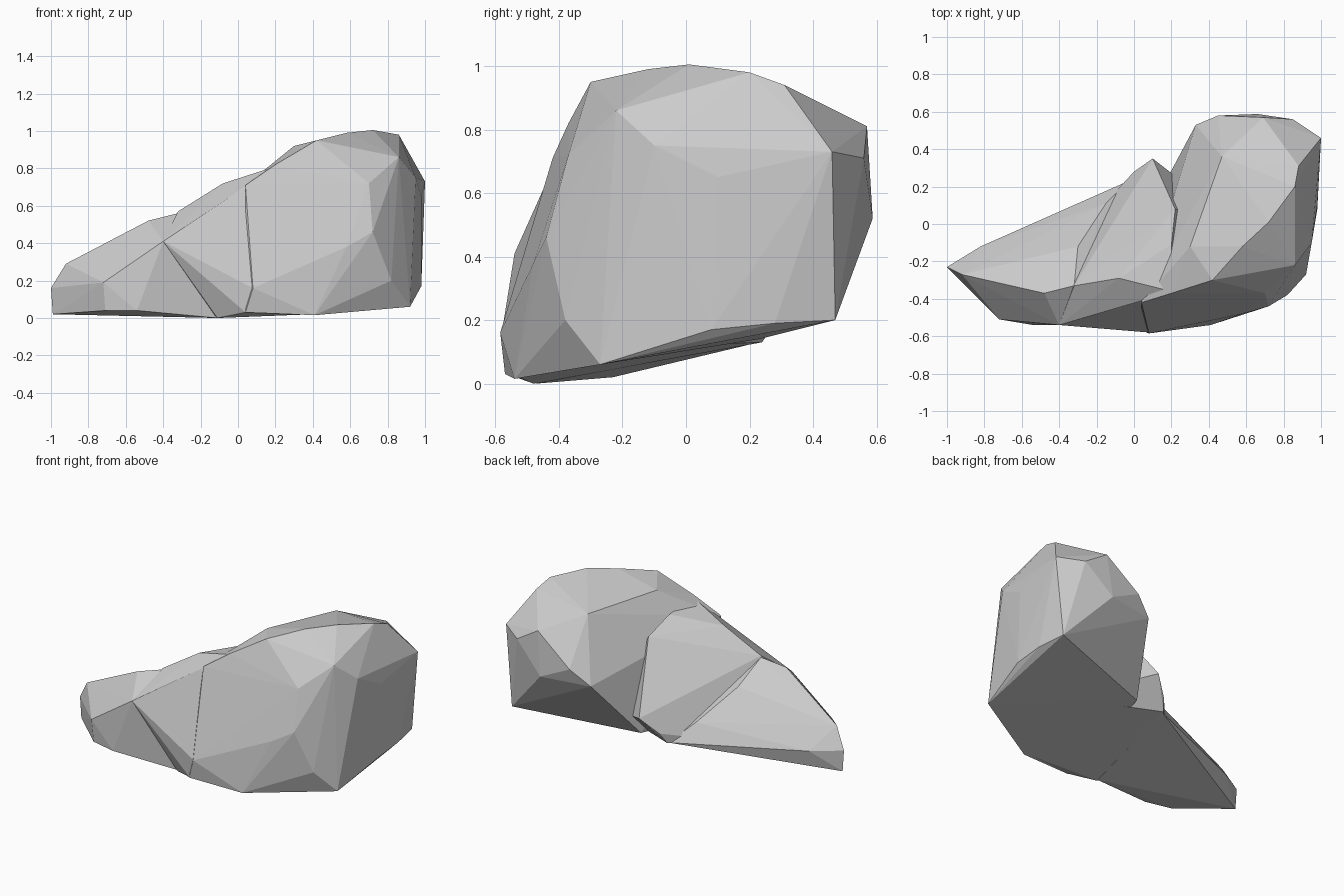
import bpy, bmesh


def hull(name, points):
    """Faceted convex boulder wrapped around a few corner points."""
    bm = bmesh.new()
    for p in points:
        bm.verts.new(p)
    res = bmesh.ops.convex_hull(bm, input=bm.verts)
    inside = {g for g in res["geom_interior"] + res["geom_unused"]
              if isinstance(g, bmesh.types.BMVert)}
    bmesh.ops.delete(bm, geom=list(inside), context='VERTS')
    bmesh.ops.recalc_face_normals(bm, faces=bm.faces)
    me = bpy.data.meshes.new(name)
    bm.to_mesh(me)
    bm.free()
    ob = bpy.data.objects.new(name, me)
    bpy.context.collection.objects.link(ob)
    return ob


# Tall head of the rock
head = hull("rock", [
    # crest
    (.30, -.12, .92), (.42, -.30, .95), (.47, .36, .90), (.58, -.12, .99),
    (.72, .01, 1.005), (.86, .20, .98), (.88, .31, .94),
    # back
    (.69, .57, .81), (.85, .56, .71), (.45, .58, .62), (.33, .53, .52),
    (.66, .588, .52), (.88, .50, .33),
    # right end
    (1.0, .46, .73), (.86, -.22, .86), (.95, -.10, .75), (.98, .10, .65),
    # front
    (.20, -.37, .82), (.04, -.42, .71), (.70, -.37, .72), (.72, -.44, .46),
    (.82, -.38, .20), (.58, -.48, .38), (.08, -.585, .16),
    # foot
    (.92, -.27, .06), (.98, .08, .17), (.98, .28, .19), (.95, .47, .20),
    (.41, -.54, .015), (.04, -.57, .03), (.17, .23, .14)])

# Sloping shoulder behind the crest step
shoulder = hull("shoulder", [
    (.04, -.41, .70), (.20, -.36, .81), (.20, -.11, .79), (.22, .08, .71),
    (-.08, -.29, .72), (.10, .35, .30), (0, .28, .20), (-.03, .24, .13),
    (-.32, -.33, .57), (-.40, -.54, .41), (-.20, -.48, .53),
    (.08, -.58, .16), (.04, -.565, .03), (.40, -.53, .02), (-.11, -.48, 0),
    (-.35, -.10, .09), (.55, 0, .12)])

# Low pointed tail
tail = hull("tail", [
    (-1, -.23, .16), (-.99, -.23, .02), (-.92, -.27, .29), (-.82, -.12, .15),
    (-.72, -.51, .19), (-.71, -.50, .04), (-.54, -.54, .04),
    (-.40, -.54, .41), (-.48, -.37, .52), (-.32, -.33, .56),
    (-.30, -.12, .44), (-.40, .03, .15), (-.40, .02, .09),
    (-.15, .11, .25), (-.03, .23, .13), (-.11, -.47, 0), (.05, -.30, .30)])

# Fuse the three masses into one solid
for part in (shoulder, tail):
    mod = head.modifiers.new("fuse_" + part.name, 'BOOLEAN')
    mod.operation = 'UNION'
    mod.solver = 'EXACT'
    mod.object = part
bpy.context.view_layer.update()
fused = bpy.data.meshes.new_from_object(
    head.evaluated_get(bpy.context.evaluated_depsgraph_get()))
head.modifiers.clear()
head.data = fused
for part in (shoulder, tail):
    bpy.data.objects.remove(part)
